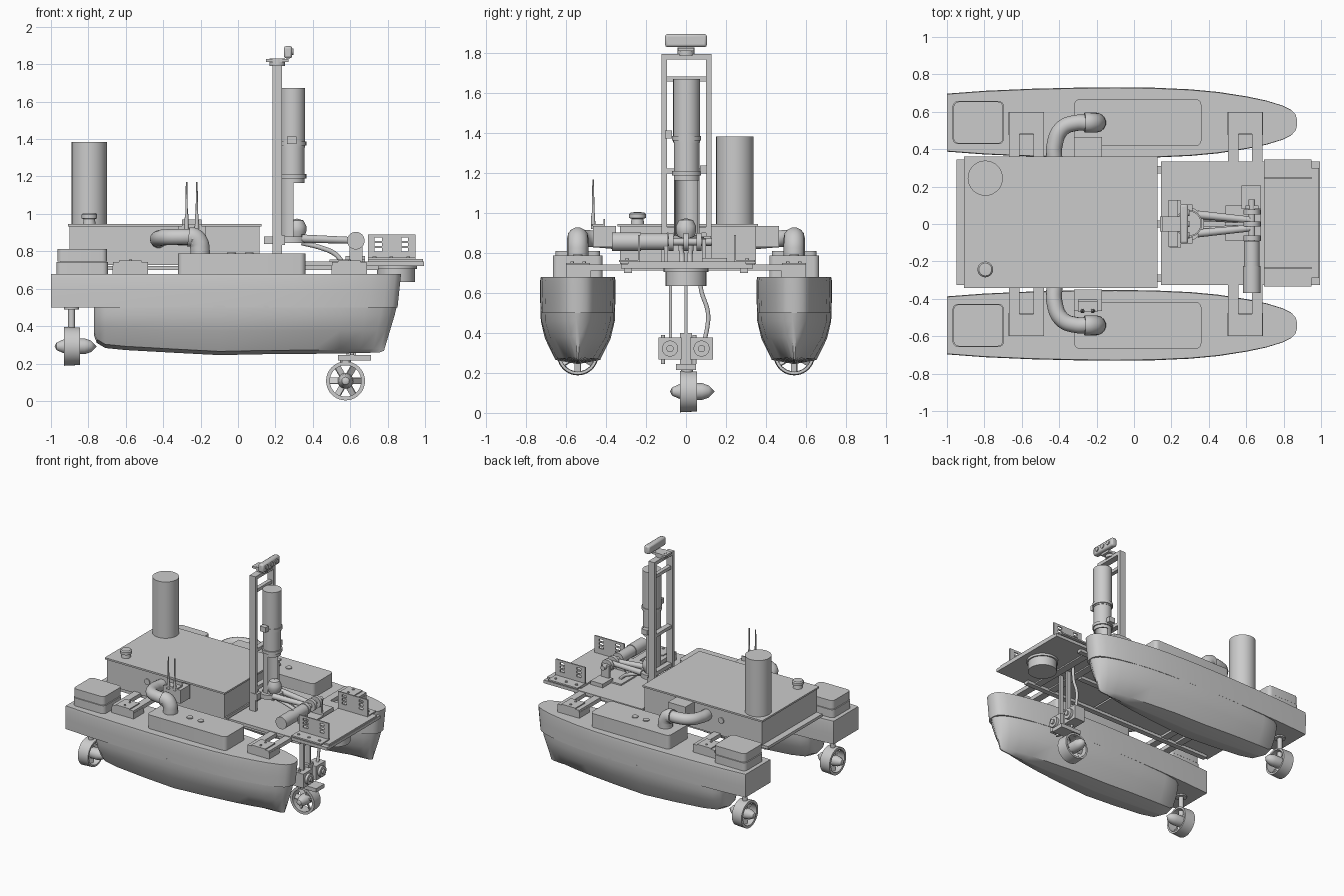
import bpy, bmesh, math
from mathutils import Vector, Matrix

if "Cube" in bpy.data.objects:
    bpy.data.objects.remove(bpy.data.objects["Cube"])


def finish(name, bm, angle=32):
    bmesh.ops.recalc_face_normals(bm, faces=bm.faces[:])
    me = bpy.data.meshes.new(name)
    bm.to_mesh(me)
    bm.free()
    for p in me.polygons:
        p.use_smooth = True
    me.set_sharp_from_angle(angle=math.radians(angle))
    ob = bpy.data.objects.new(name, me)
    bpy.context.collection.objects.link(ob)
    return ob


def add_box(bm, x0, x1, y0, y1, z0, z1):
    m = Matrix.Translation(((x0 + x1) / 2, (y0 + y1) / 2, (z0 + z1) / 2)) @ Matrix.Diagonal(
        (abs(x1 - x0), abs(y1 - y0), z1 - z0, 1))
    return bmesh.ops.create_cube(bm, size=1, matrix=m)["verts"]


def box(name, *b, r=0):
    bm = bmesh.new()
    add_box(bm, *b)
    if r:  # round the upright corners
        up = [e for e in bm.edges if abs(e.verts[0].co.z - e.verts[1].co.z) > 1e-4]
        bmesh.ops.bevel(bm, geom=up, offset=r, segments=5, profile=0.5, affect='EDGES')
    return finish(name, bm)


def boxes(name, items):
    bm = bmesh.new()
    for b in items:
        add_box(bm, *b)
    return finish(name, bm)


def add_lathe(bm, prof, m, n=32, a0=0, a1=2 * math.pi):
    full = a1 - a0 > 6.28
    rows = [[bm.verts.new(m @ Vector((r * math.cos(a), r * math.sin(a), h)))
             for a in [a0 + (a1 - a0) * i / n for i in range(n if full else n + 1)]] for r, h in prof]
    for A, B in zip(rows, rows[1:]):
        for i in range(n):
            j = (i + 1) % len(A)
            bm.faces.new((A[i], A[j], B[j], B[i]))
    bmesh.ops.remove_doubles(bm, verts=[v for r in rows for v in r], dist=1e-5)


def lathe(name, prof, loc, axis=(0, 0, 1), **k):
    bm = bmesh.new()
    m = Matrix.Translation(loc) @ Vector((0, 0, 1)).rotation_difference(Vector(axis)).to_matrix().to_4x4()
    add_lathe(bm, prof, m, **k)
    return finish(name, bm)


def cyl(name, p, q, r, r2=None):
    d = Vector(q) - Vector(p)
    L = d.length
    return lathe(name, [(0, 0), (r, 0), (r2 or r, L), (0, L)], p, d.normalized())


def tube(name, pts, r):
    cu = bpy.data.curves.new(name, 'CURVE')
    cu.dimensions = '3D'
    cu.bevel_depth, cu.bevel_resolution, cu.use_fill_caps = r, 5, True
    sp = cu.splines.new('BEZIER')
    sp.bezier_points.add(len(pts) - 1)
    for bp, p in zip(sp.bezier_points, pts):
        bp.co = p
        bp.handle_left_type = bp.handle_right_type = 'AUTO'
    ob = bpy.data.objects.new(name, cu)
    bpy.context.collection.objects.link(ob)


def loft(name, rings):
    bm = bmesh.new()
    rows = [[bm.verts.new(p) for p in r] for r in rings]
    for A, B in zip(rows, rows[1:]):
        for i in range(len(A)):
            j = (i + 1) % len(A)
            bm.faces.new((A[i], A[j], B[j], B[i]))
    bm.faces.new(rows[0])
    bm.faces.new(rows[-1])
    return finish(name, bm, 38)


def thruster(name, loc, axis):
    bm = bmesh.new()
    m = Matrix.Translation(loc) @ Vector((0, 0, 1)).rotation_difference(Vector(axis)).to_matrix().to_4x4()
    add_lathe(bm, [(.104, -.04), (.1, .045), (.086, .045), (.084, -.04), (.104, -.04)], m, 40)
    add_lathe(bm, [(0, -.09), (.02, -.08), (.036, -.045), (.042, 0), (.042, .07), (.03, .105), (0, .135)], m, 24)
    for i in range(6):  # blades
        v = add_box(bm, .03, .09, -.018, .018, -.004, .004)
        bmesh.ops.transform(bm, verts=v, matrix=m @ Matrix.Rotation(i * math.pi / 3, 4, 'Z')
                            @ Matrix.Rotation(.6, 4, 'X'))
    finish(name, bm)


def rake(x, z):  # sloping bow
    t = min(max((x - .4) / .45, 0), 1)
    return x - t * t * .075 * (.5 - z) / .25 * (1 if z < .5 else .35)


# hull stations: x, half width, bottom half width, keel height
LOW = [(-.77, .09, .05, .35), (-.755, .125, .07, .31), (-.71, .155, .085, .283), (-.6, .172, .1, .272),
       (-.35, .183, .11, .258), (-.1, .187, .112, .245), (.15, .183, .1, .25), (.4, .165, .075, .252),
       (.55, .145, .055, .254), (.68, .115, .035, .256), (.77, .085, .02, .258), (.82, .055, .01, .26),
       (.85, .012, .004, .268)]
TOP = [(-1, .155), (-.8, .17), (-.55, .181), (-.3, .187), (-.1, .189), (.1, .187), (.3, .178), (.45, .164),
       (.6, .14), (.7, .118), (.78, .092), (.825, .068), (.845, .045), (.853, .015)]

for s, side in ((-1, "front"), (1, "rear")):
    Y = .542 * s
    rings = []
    for x, w, b, zb in LOW:
        half = [(w, .52), (w * .99, .46), (w * .7 + b * .3, zb + (.5 - zb) * .5), (b, zb + .02), (.004, zb)]
        pts = half + [(-a, z) for a, z in reversed(half)]
        rings.append([(rake(x, z), Y + a, z) for a, z in pts])
    loft(side + "_lower_hull", rings)
    rings = []
    for x, w in TOP:
        half = [(w * .98, .68), (w, .66), (w, .58), (w * .985, .5)]
        pts = half + [(-a, z) for a, z in reversed(half)]
        rings.append([(rake(x, z), Y + a, z) for a, z in pts])
    loft(side + "_upper_hull", rings)

    # deck hatches
    box(side + "_stern_hatch_base", -.97, -.695, Y - .115, Y + .115, .67, .742, r=.03)
    box(side + "_stern_hatch_lid", -.965, -.7, Y - .112, Y + .112, .745, .812, r=.03)
    box(side + "_mid_hatch", -.32, .36, Y - .125, Y + .125, .67, .787, r=.03)
    for x in (-.035, .06):
        cyl(side + "_hatch_plug", (x, Y, .78), (x, Y, .794), .023)

    # intake pipe with elbow
    tube(side + "_pipe", [(-.425, s * .33, .86), (-.425, s * .42, .868), (-.385, s * .51, .875),
                          (-.31, s * .54, .877), (-.24, s * .54, .877)], .043)
    tube(side + "_elbow", [(-.265, Y, .877), (-.235, Y, .873), (-.21, Y, .845), (-.203, Y, .81), (-.203, Y, .77)], .053)
    box(side + "_junction_box", -.32, -.17, s * .35, s * .465, .83, .935)

    # stern thruster
    cyl(side + "_stern_strut", (-.89, Y, .33), (-.89, Y, .52), .018)
    cyl(side + "_strut_flange", (-.89, Y, .49), (-.89, Y, .505), .04)
    thruster(side + "_stern_thruster", (-.89, Y, .292), (1, 0, 0))

    # beam mounting pads with bolts
    for n, x in (("aft", -.575), ("fore", .595)):
        box(f"{side}_{n}_pad", x - .095, x + .095, s * .475, s * .6, .68, .725)
        box(f"{side}_{n}_pad_block", x - .06, x + .06, s * .48, s * .6, .71, .75)
        for y in (.51, .57):
            cyl("pad_bolt", (x, s * y, .75), (x, s * y, .757), .008)
    box(side + "_long_rail", -.9, .75, s * .27, s * .31, .7, .722)

# cross beams
for x in (-.64, -.51, .53, .66):
    box("cross_beam", x - .028, x + .028, -.6, .6, .712, .742)
box("centre_rail", -.9, .5, -.02, .02, .7, .722)

# main equipment box
box("equipment_base", -.95, .125, -.325, .345, .728, .75)
box("equipment_box", -.9, .115, -.33, .35, .745, .935)
box("equipment_lid", -.91, .125, -.342, .36, .933, .946)
cyl("box_port", (-.55, -.338, .85), (-.55, -.325, .85), .023)
cyl("box_port_rear", (-.55, .345, .85), (-.55, .358, .85), .023)
cyl("tall_tank", (-.795, .245, .945), (-.795, .245, 1.385), .094)
lathe("small_sensor", [(0, 0), (.034, 0), (.03, .028), (.042, .032), (.042, .052), (.034, .06), (0, .062)],
      (-.795, -.243, .944))

# antennas
boxes("antenna_bracket", [(-.3, -.195, -.47, -.405, .935, .945), (-.3, -.195, -.414, -.405, .935, .97)])
for x in (-.275, -.22):
    cyl("antenna_base", (x, -.465, .92), (x, -.465, 1.0), .012, .009)
    cyl("antenna", (x, -.465, .99), (x, -.465, 1.17), .007, .004)

# fore deck
box("fore_deck", .145, .995, -.325, .335, .722, .746)
box("end_plate", .695, .99, -.29, .3, .745, .758)
cyl("under_deck_drum", (.845, 0, .635), (.845, 0, .725), .102)
cyl("drum_rim", (.845, 0, .705), (.845, 0, .725), .112)

# slotted end brackets
for s, y in ((-1, -.235), (1, .245)):
    a, b = y - .005, y + .005
    parts = [(.695, .73, a, b, .75, .89), (.77, .875, a, b, .75, .89), (.91, .95, a, b, .75, .89),
             (.695, .95, y, y + s * .1, .755, .766)]
    for x0, x1 in ((.73, .77), (.875, .91)):
        parts += [(x0, x1, a, b, z0, z1) for z0, z1 in ((.75, .8), (.817, .828), (.845, .856), (.873, .89))]
    boxes("slotted_bracket", parts)
    for x in (.73, .82, .91):
        cyl("bracket_bolt", (x, y + s * .06, .765), (x, y + s * .06, .773), .01)

# mast frame
boxes("mast_frame", [(.185, .235, -.122, -.095, .745, 1.797), (.185, .235, .1, .127, .745, 1.797),
                     (.185, .235, -.122, .127, 1.77, 1.797), (.195, .225, -.1, .1, 1.66, 1.685),
                     (.19, .23, -.1, .1, 1.2, 1.225), (.19, .23, -.1, .1, .9, .93)])

# camera on the mast
cyl("camera_pivot", (.21, 0, 1.79), (.21, 0, 1.83), .042)
box("camera_arm", .15, .27, -.04, .04, 1.812, 1.828)
cam = box("camera_body", .245, .29, -.105, .105, 1.832, 1.897)
bv = cam.modifiers.new("soft_edges", 'BEVEL')
bv.width, bv.segments = .012, 2
for y in (-.06, 0, .06):
    cyl("camera_lens", (.285, y, 1.866), (.297, y, 1.866), .017)

# launch tube with open scoop
TX = .292
cyl("upper_tube", (TX, .003, 1.355), (TX, .003, 1.672), .067)
lathe("lower_tube", [(.056, .0), (.064, 0), (.064, .19), (.056, .19), (.056, 0)], (TX, .003, 1.165))
lathe("tube_scoop", [(.056, 0), (.064, 0), (.064, .325), (.056, .325), (.056, 0)], (TX, .003, .845),
      a0=math.radians(85), a1=math.radians(275), n=20)
for z, s in ((1.375, -1), (1.2, 1)):
    lathe("tube_clamp", [(.06, 0), (.073, 0), (.073, .022), (.06, .022), (.06, 0)], (TX, .003, z - .01))
    box("clamp_lug", TX - .03, TX + .02, s * .07, s * .105, z, z + .04)
lathe("tube_float", [(0, 0), (.03, .005), (.05, .05), (.05, .08), (.035, .11), (0, .12)], (.315, 0, .855))

# gripper arms and winch
lathe("gripper_ring", [(.062, 0), (.09, 0), (.09, .035), (.062, .035), (.062, 0)], (.285, 0, .845))
box("gripper_mount", .14, .23, -.04, .04, .84, .88)
for s in (-1, 1):
    box("gripper_side", .19, .25, s * .07, s * .125, .835, .885)
    cyl("upper_arm", (.34, s * .05, .868), (.62, s * .022, .858), .022, .018)
    tube("lower_arm", [(.34, s * .025, .845), (.44, s * .025, .82), (.52, s * .02, .785), (.56, s * .02, .74)], .013)
cyl("winch_motor", (.63, -.37, .857), (.63, -.225, .857), .047)
cyl("winch_gearbox", (.63, -.225, .857), (.63, -.09, .857), .042)
cyl("winch_shaft", (.63, -.1, .857), (.63, .13, .857), .018)
for y in (-.075, .0, .065):
    cyl("winch_wheel", (.63, y - .013, .857), (.63, y + .013, .857), .045)
for y in (-.1, .09):
    box("winch_stand", .595, .665, y - .01, y + .01, .745, .87)
box("winch_foot", .575, .68, .08, .205, .745, .775)
box("winch_base", .49, .68, -.09, .1, .745, .757)

# lowered centre thruster assembly
for y in (-.078, 0.0):
    box("hanging_leg", .59, .625, y - .008, y + .008, .33, .73)
tube("hanging_cable", [(.62, .07, .73), (.62, .075, .62), (.62, .11, .5), (.62, .105, .42), (.62, .085, .34)], .011)
for y in (-.08, .078):
    box("actuator_box", .57, .66, y - .058, y + .058, .268, .378)
    cyl("actuator_face", (.655, y, .322), (.68, y, .322), .04)
    cyl("actuator_hub", (.675, y, .322), (.692, y, .322), .018)
    cyl("actuator_pin", (.61, y - .035, .245), (.61, y - .035, .39), .01)
box("lower_plate", .535, .71, -.05, .05, .215, .245)
box("lower_leg", .58, .63, -.03, .03, .24, .4)
cyl("lower_strut", (.575, .005, .19), (.575, .005, .24), .03)
thruster("centre_thruster", (.575, .01, .107), (0, 1, 0))
